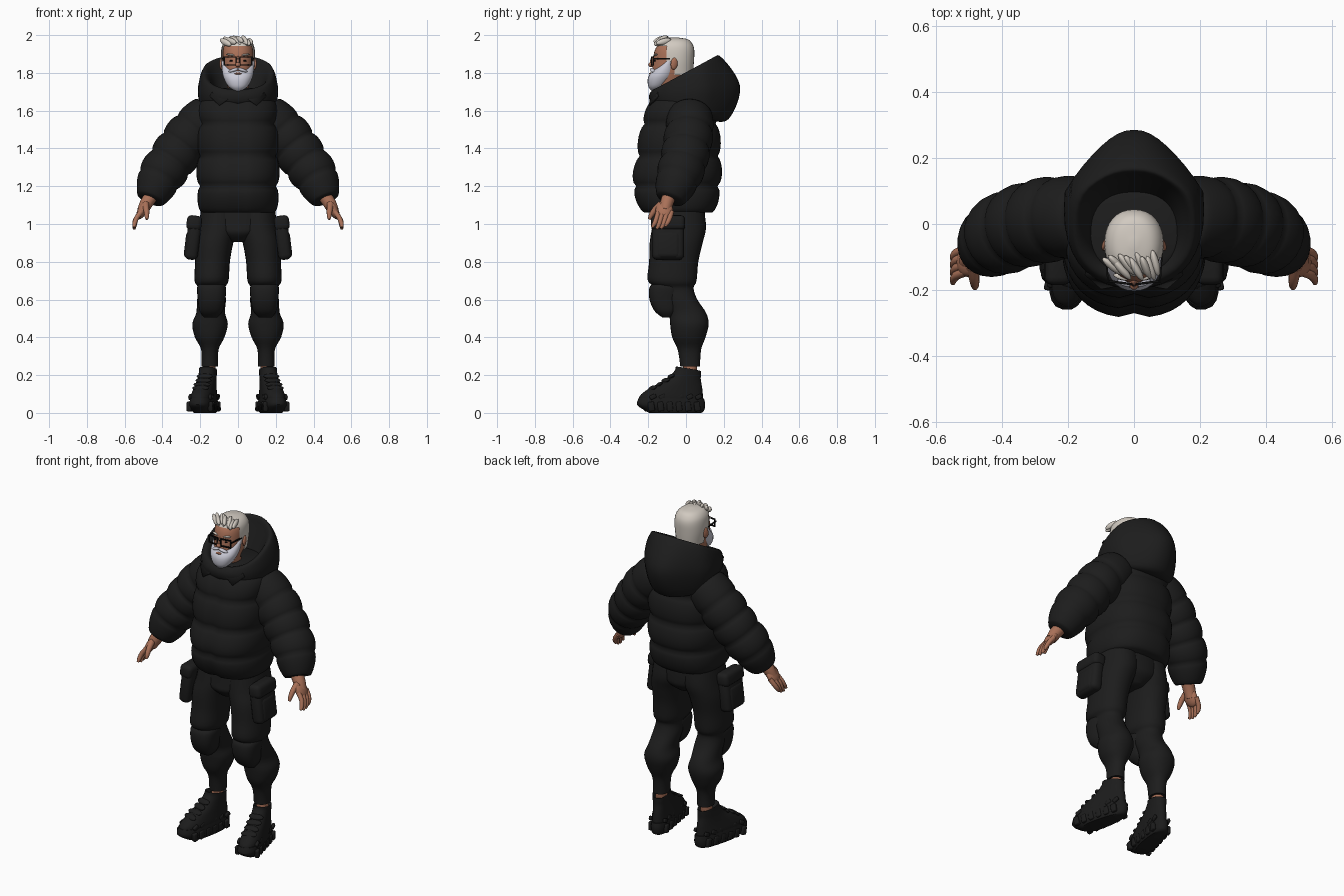
import bpy, bmesh, math
from mathutils import Vector, Matrix, Euler


def material(name, rgb):
    m = bpy.data.materials.new(name)
    m.diffuse_color = (*rgb, 1)
    return m


BLACK = material("black cloth", (0.0120, 0.0120, 0.0120))
SHOE = material("black rubber", (0.0115, 0.0115, 0.0115))
SKIN = material("skin", (0.40, 0.165, 0.098))
HAIR = material("grey hair", (0.64, 0.59, 0.53))
BEARD = material("white beard", (0.60, 0.60, 0.68))
FRAME = material("glasses black", (0.004, 0.004, 0.004))


# ring helpers: each gives centre + two half axes as nine numbers
def H(x, y, z, rx, ry):
    return [x, y, z, rx, 0, 0, 0, ry, 0]


def T(y0, z0, y1, z1, rx):
    return [0, (y0 + y1) / 2, (z0 + z1) / 2, rx, 0, 0, 0, (y1 - y0) / 2, (z1 - z0) / 2]


def path(points):
    out = []
    for i, p in enumerate(points):
        a, b = points[max(i - 1, 0)], points[min(i + 1, len(points) - 1)]
        t = (Vector(b[:3]) - Vector(a[:3])).normalized()
        ref = Vector((0, 1, 0))
        u = (ref - t * ref.dot(t)).normalized()
        v = t.cross(u)
        out.append([*p[:3], *(u * p[3]), *(v * p[3])])
    return out


def loft(bm, keys, amp=0, n=24, steps=5, power=2.0):
    """Smooth skin through rings; amp pinches the skin at every key ring."""
    rings, last = [], len(keys) - 1
    for k in range(last * steps + 1):
        i = min(k // steps, last - 1)
        t = k / steps - i
        p0, p1, p2, p3 = (keys[max(0, min(last, i + d))] for d in (-1, 0, 1, 2))
        q = [0.5 * (2 * b + (c - a) * t + (2 * a - 5 * b + 4 * c - d) * t * t
                    + (3 * b - a - 3 * c + d) * t ** 3) for a, b, c, d in zip(p0, p1, p2, p3)]
        f = 1 - amp + amp * abs(math.sin(math.pi * t)) ** 0.6
        c, u, v = Vector(q[:3]), Vector(q[3:6]) * f, Vector(q[6:]) * f
        ring = []
        for j in range(n):
            a = 2 * math.pi * j / n
            ca, sa = math.cos(a), math.sin(a)
            ring.append(bm.verts.new(c + u * math.copysign(abs(ca) ** (2 / power), ca)
                                     + v * math.copysign(abs(sa) ** (2 / power), sa)))
        rings.append(ring)
    for r, s in zip(rings, rings[1:]):
        for j in range(n):
            bm.faces.new((r[j], r[(j + 1) % n], s[(j + 1) % n], s[j]))
    bm.faces.new(rings[0][::-1])
    bm.faces.new(rings[-1])


def place(c, rot, size):
    return (Matrix.Translation(c) @ Euler([math.radians(a) for a in rot]).to_matrix().to_4x4()
            @ Matrix.Diagonal((*size, 1)))


def blob(bm, c, size, rot=(0, 0, 0)):
    bmesh.ops.create_uvsphere(bm, u_segments=16, v_segments=10, radius=1, matrix=place(c, rot, size))


def box(bm, c, size, rot=(0, 0, 0), bevel=0.0):
    vs = bmesh.ops.create_cube(bm, size=1, matrix=place(c, rot, size))["verts"]
    if bevel:
        es = list({e for v in vs for e in v.link_edges})
        bmesh.ops.bevel(bm, geom=es, offset=bevel, segments=3, affect='EDGES', profile=0.5)


def finish(name, bm, mat, mirror=False, angle=50, solid=0):
    bmesh.ops.recalc_face_normals(bm, faces=bm.faces[:])
    me = bpy.data.meshes.new(name)
    bm.to_mesh(me)
    bm.free()
    me.materials.append(mat)
    me.shade_smooth()
    me.set_sharp_from_angle(angle=math.radians(angle))
    ob = bpy.data.objects.new(name, me)
    bpy.context.collection.objects.link(ob)
    if solid:
        ob.modifiers.new("thickness", 'SOLIDIFY').thickness = solid
    if mirror:
        ob.modifiers.new("mirror", 'MIRROR')


# padded jacket body with a zip groove down the front
bm = bmesh.new()
loft(bm, [T(-.24, 1.06, .155, 1.06, .208), T(-.288, 1.20, .188, 1.20, .22),
          T(-.268, 1.36, .188, 1.36, .22), T(-.24, 1.53, .175, 1.53, .216),
          T(-.19, 1.66, .14, 1.66, .20), T(-.14, 1.72, .10, 1.72, .14)],
     amp=.09, n=40, steps=8, power=2.4)
for v in bm.verts:
    if abs(v.co.x) < .004 and v.co.y < 0:
        v.co.y += .014
finish("jacket_body", bm, BLACK, angle=70)

# padded sleeves
bm = bmesh.new()
loft(bm, path([(.14, .022, 1.585, .12), (.232, .018, 1.495, .130), (.30, .004, 1.41, .130),
               (.36, -.014, 1.325, .127), (.42, -.045, 1.235, .119), (.464, -.085, 1.13, .08)]),
     amp=.10, steps=8)
finish("sleeve", bm, BLACK, True, 70)

# hood: outer bowl pointed at the back, rim, inner bowl
bm = bmesh.new()
loft(bm, [T(-.14, 1.62, .12, 1.55, .14), T(-.185, 1.64, .225, 1.555, .19),
          T(-.195, 1.68, .286, 1.73, .213), T(-.175, 1.71, .178, 1.89, .188),
          T(-.145, 1.70, .14, 1.83, .145), T(-.12, 1.62, .07, 1.64, .11)],
     n=36, steps=6, power=2.3)
for v in bm.verts:
    if v.co.y > .10:
        v.co.x *= 1 - .42 * (v.co.y - .10) / .185
finish("hood", bm, BLACK, angle=55)

# collar flaps
bm = bmesh.new()
bm.faces.new([bm.verts.new(p) for p in ((.012, -.183, 1.69), (.13, -.145, 1.71), (.15, -.155, 1.68),
                                        (.10, -.198, 1.63))])
finish("collar_flap", bm, BLACK, True, solid=.012)

# trousers: pelvis and legs
bm = bmesh.new()
loft(bm, [H(0, -.035, 1.12, .18, .13), H(0, -.037, 1.0, .18, .14), H(0, -.042, .95, .13, .137),
          H(0, -.045, .905, .05, .09)], power=2.2)
finish("trouser_seat", bm, BLACK)
bm = bmesh.new()
loft(bm, [H(.10, -.035, 1.08, .095, .13), H(.105, -.037, .98, .105, .143),
          H(.125, -.052, .90, .10, .14), H(.135, -.065, .80, .092, .13),
          H(.14, -.073, .70, .09, .129), H(.14, -.055, .66, .07, .095),
          H(.14, -.028, .60, .076, .088), H(.145, .008, .53, .076, .098),
          H(.148, .018, .47, .094, .102), H(.15, .015, .40, .078, .088),
          H(.149, .018, .335, .046, .062), H(.15, .022, .245, .044, .052)], n=28, steps=4, power=2.2)
finish("trouser_leg", bm, BLACK, True)

# knee pads
bm = bmesh.new()
loft(bm, [H(.14, -.10, .692, .058, .06), H(.14, -.11, .665, .076, .083), H(.14, -.115, .60, .073, .078),
          H(.142, -.105, .54, .062, .062), H(.145, -.10, .505, .035, .025)], power=2.6)
finish("knee_pad", bm, BLACK, True)

# cargo pockets with flaps
bm = bmesh.new()
box(bm, (.237, -.095, .925), (.07, .17, .23), (0, -7, 0), .026)
box(bm, (.232, -.095, 1.005), (.08, .18, .08), (0, -7, 0), .024)
box(bm, (.253, -.095, .89), (.056, .13, .145), (0, -7, 0), .024)
finish("cargo_pocket", bm, BLACK, True)

# ankles
bm = bmesh.new()
loft(bm, [H(.153, .012, .16, .028, .03), H(.152, .02, .215, .032, .036), H(.15, .024, .30, .033, .038)], n=16)
finish("ankle", bm, SKIN, True)

# chunky shoes, narrower at the heel, toes turned out
bm = bmesh.new()
loft(bm, [T(-.25, .05, .092, .04, .062), T(-.25, .09, .092, .08, .064), T(-.19, .135, .088, .13, .058),
          T(-.11, .175, .08, .175, .054), T(-.062, .222, .08, .205, .053),
          T(-.052, .245, .078, .222, .052), T(-.03, .225, .055, .205, .036)], power=2.3)
loft(bm, [T(-.20, .0, .082, .0, .054), T(-.235, .02, .098, .012, .063),
          T(-.266, .045, .104, .045, .068), T(-.255, .08, .098, .075, .064)], steps=3, power=2.5)
for y, z, r in ((-.08, .194, 0), (-.11, .172, 8), (-.145, .150, -6), (-.18, .132, 5)):
    blob(bm, (0, y, z), (.048, .02, .011), (30, 0, r))
for i in range(6):
    y = -.20 + i * .05
    for s in (-1, 1):
        box(bm, (s * .058, y, .034), (.026, .032, .05), (8, 0, 0), .007)
        box(bm, (s * .053, y + .01, .085), (.02, .036, .024), (25, 0, 0), .007)
for v in bm.verts:
    v.co.x *= 1 - .22 * (v.co.y + .2) / .3
bm.transform(Matrix.Translation((.160, 0, 0)) @ Matrix.Rotation(math.radians(12), 4, 'Z'))
finish("shoe", bm, SHOE, True, 40)

# hands: wrist, palm, fingers and thumb
bm = bmesh.new()
loft(bm, path([(.45, -.085, 1.16, .038), (.485, -.102, 1.11, .035), (.505, -.112, 1.07, .03)]), n=14)
blob(bm, (.505, -.115, 1.075), (.025, .046, .056), (0, -28, 0))
for i in range(4):
    y, d = -.146 + i * .023, (0, .008, .006, -.006)[i]
    loft(bm, path([(.512, y, 1.065, .014), (.538, y - .010, 1.03, .0135),
                   (.548, y - .022, 1.0 - d, .012), (.55, y - .034, .982 - d, .007)]), n=10, steps=3)
loft(bm, path([(.49, -.13, 1.105, .020), (.485, -.165, 1.075, .016), (.483, -.185, 1.045, .013),
               (.483, -.195, 1.025, .007)]), n=10, steps=3)
finish("hand", bm, SKIN, True)

# head with neck, nose, lips and ears
bm = bmesh.new()
loft(bm, [H(0, -.06, 1.58, .06, .065), H(0, -.06, 1.70, .055, .06), H(0, -.092, 1.74, .06, .077),
          H(0, -.08, 1.80, .075, .098), H(0, -.07, 1.86, .081, .105), H(0, -.065, 1.92, .08, .10),
          H(0, -.06, 1.955, .066, .08), H(0, -.06, 1.975, .03, .04)], n=28, power=2.2)
blob(bm, (0, -.183, 1.843), (.014, .017, .013))
blob(bm, (0, -.175, 1.862), (.009, .016, .028), (-15, 0, 0))
blob(bm, (0, -.184, 1.796), (.02, .012, .006))
for s in (-1, 1):
    blob(bm, (s * .087, -.062, 1.85), (.01, .02, .033), (-10, 0, s * 20))
finish("head", bm, SKIN)

# short hair cap with rough swept quiff
bm = bmesh.new()
loft(bm, [H(0, -.06, 1.79, .079, .096), H(0, -.06, 1.86, .089, .102), H(0, -.06, 1.92, .089, .104),
          H(0, -.06, 1.955, .079, .093), H(0, -.06, 1.978, .054, .068), H(0, -.06, 1.988, .01, .012)],
     n=32, power=2.2)
gone = [f for f in bm.faces if (lambda c: (c.y < -.095 and c.z < 1.94) or (c.y < -.05 and c.z < 1.865)
                                or c.z < 1.792)(f.calc_center_median())]
bmesh.ops.delete(bm, geom=gone, context='FACES')
for i in range(10):
    x = -.066 + i * .0145
    blob(bm, (x, -.128 + .01 * math.sin(i * 2.3), 1.960 + .014 * math.cos(x * 22) + .004 * math.sin(i * 3)),
         (.012, .042, .016), (22 + 10 * math.sin(i * 2), 0, 50 - i * 4))
finish("hair", bm, HAIR)

# beard and moustache
bm = bmesh.new()
loft(bm, [H(0, -.165, 1.705, .02, .018), H(0, -.155, 1.73, .053, .045), H(0, -.133, 1.775, .077, .068),
          H(0, -.112, 1.815, .085, .061), H(0, -.088, 1.865, .087, .026)], power=2.2)
for s in (-1, 1):
    blob(bm, (s * .024, -.176, 1.814), (.028, .014, .009), (0, s * 18, s * 15))
finish("beard", bm, BEARD)

# eyebrows
bm = bmesh.new()
blob(bm, (.04, -.161, 1.896), (.024, .008, .005), (0, -6, 18))
finish("eyebrow", bm, HAIR, True)

# eyes
bm = bmesh.new()
blob(bm, (.036, -.165, 1.864), (.009, .006, .005))
finish("eye", bm, FRAME, True)

# glasses
bm = bmesh.new()
for dz in (-.021, .021):
    box(bm, (.042, -.178, 1.863 + dz), (.066, .007, .007), (0, 0, 8))
for dx in (-.031, .031):
    box(bm, (.042 + dx, -.178 + dx * .14, 1.863), (.007, .007, .048))
box(bm, (.006, -.184, 1.874), (.014, .006, .007))
box(bm, (.083, -.12, 1.874), (.005, .115, .008), (0, 0, -4))
finish("glasses", bm, FRAME, True, 30)
